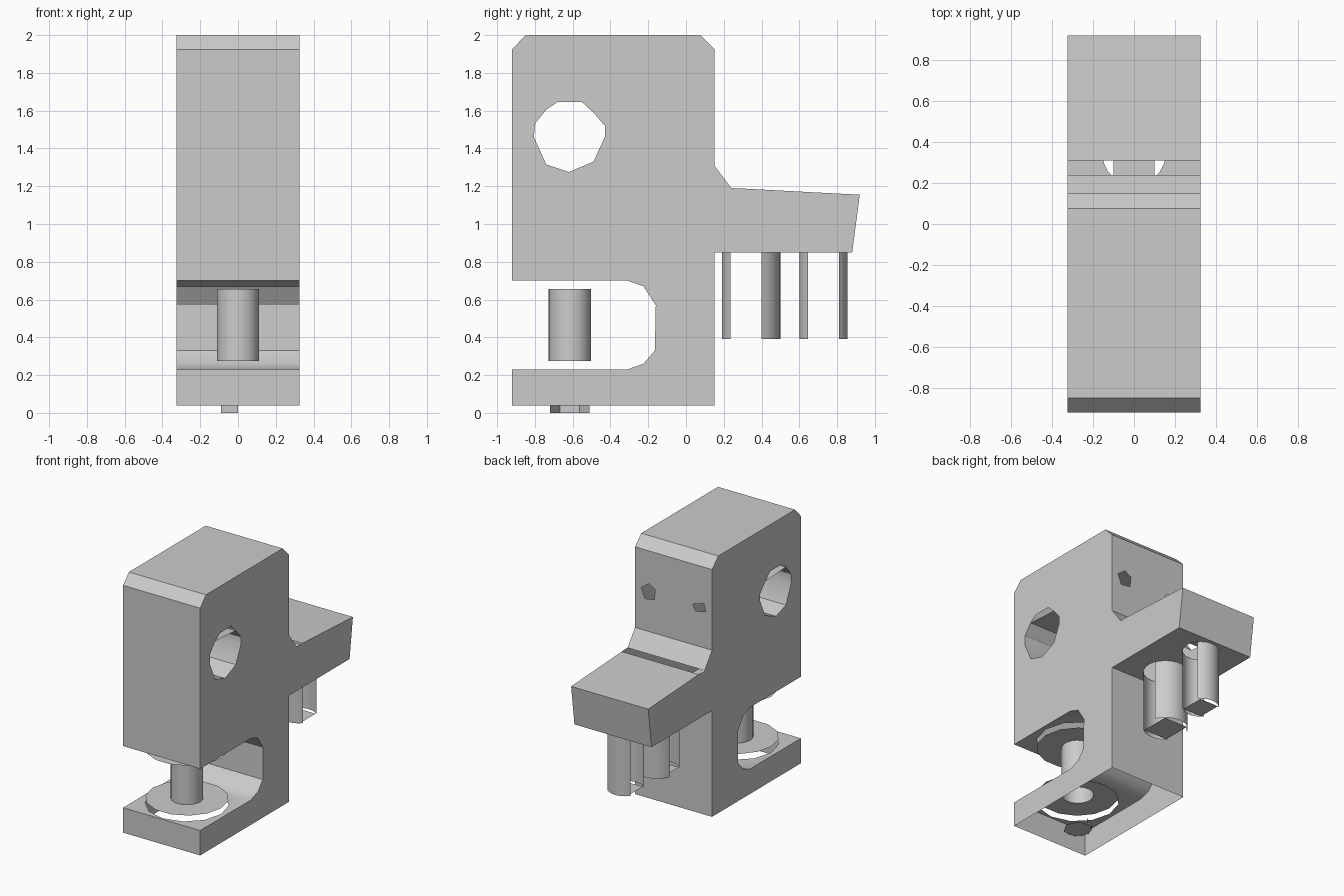
import bpy, bmesh, math
from mathutils import Vector

cube = bpy.data.objects.get("Cube")
if cube:
    bpy.data.objects.remove(cube)

grey = bpy.data.materials.new("light_grey")
grey.use_nodes = True
shade = (0.6, 0.6, 0.6, 1)
grey.diffuse_color = shade
grey.node_tree.nodes["Principled BSDF"].inputs["Base Color"].default_value = shade

HALF = 0.325      # half the width of the body
SCREW_Y = -0.615


def finish(bm, name):
    bmesh.ops.remove_doubles(bm, verts=bm.verts[:], dist=0.0005)
    bmesh.ops.recalc_face_normals(bm, faces=bm.faces[:])
    mesh = bpy.data.meshes.new(name)
    bm.to_mesh(mesh)
    bm.free()
    mesh.materials.append(grey)
    obj = bpy.data.objects.new(name, mesh)
    bpy.context.collection.objects.link(obj)
    bpy.ops.object.select_all(action='DESELECT')
    obj.select_set(True)
    bpy.context.view_layer.objects.active = obj
    bpy.ops.object.shade_smooth_by_angle(angle=math.radians(30))


def sheet(bm, *loops):
    """Flat face bounded by the first loop, pierced by the others."""
    if len(loops) == 1:
        bm.faces.new([bm.verts.new(p) for p in loops[0]])
        return
    edges = []
    for loop in loops:
        vs = [bm.verts.new(p) for p in loop]
        edges += [bm.edges.new((vs[i - 1], vs[i])) for i in range(len(vs))]
    bmesh.ops.triangle_fill(bm, use_beauty=True, use_dissolve=False, edges=edges)


def circle(r, y, z, n=12, x=0.0):
    return [(x + r * math.cos(t), y + r * math.sin(t), z)
            for t in (2 * math.pi * i / n for i in range(n))]


def at_x(points, x):
    return [(x, y, z) for y, z in points]


def strip(bm, a, b):
    sheet(bm, [(-HALF, *a), (HALF, *a), (HALF, *b), (-HALF, *b)])


# Side profile of the clamp body as (y, z)
profile = [
    (-0.92, 0.04), (0.15, 0.04), (0.15, 0.85), (0.88, 0.85), (0.92, 1.155),
    (0.31, 1.187), (0.24, 1.19), (0.15, 1.31), (0.15, 1.925), (0.075, 2.0),
    (-0.85, 2.0), (-0.92, 1.925), (-0.92, 0.70), (-0.31, 0.70), (-0.225, 0.67),
    (-0.16, 0.57), (-0.165, 0.33), (-0.225, 0.26), (-0.31, 0.23), (-0.92, 0.23)]
bore = [(-0.49, 1.59), (-0.43, 1.52), (-0.43, 1.46), (-0.49, 1.33), (-0.62, 1.275),
        (-0.74, 1.315), (-0.805, 1.46), (-0.8, 1.53), (-0.74, 1.605)]
bore_notch = [(-0.68, 1.645), (-0.55, 1.645)]

# Pins: centre y, radius, half angles of front and back wall, end plate half width
pins = [(0.345, 0.155, 45, 69, 0.10), (0.728, 0.127, 50, 50, 0.08)]

# Holes, keyed by the profile edge whose face they pierce
holes = {
    2: [circle(r, y, 0.85, 20) for y, r, *rest in pins],
    7: [[(0.21 + 0.065 * math.cos(t), 0.15, 1.61 + 0.065 * math.sin(t))
         for t in (0.3, 1.6, 2.6, 3.9, 5.2)],
        [(-0.22 + 0.06 * math.cos(t), 0.15, 1.61 + 0.045 * math.sin(t))
         for t in (0.2, 2.2, 3.6, 5.3)]],
    12: [circle(0.29, SCREW_Y, 0.70)],
    18: [circle(0.29, SCREW_Y, 0.23)],
}
open_edges = (0, 5)   # open underside and the slot behind the ramp

# Clamp body: a hollow shell
bm = bmesh.new()
for i, a in enumerate(profile):
    b = profile[(i + 1) % len(profile)]
    if i in open_edges:
        continue
    if i in holes:
        sheet(bm, [(-HALF, *a), (HALF, *a), (HALF, *b), (-HALF, *b)], *holes[i])
    else:
        strip(bm, a, b)
for x in (-HALF, HALF):
    sheet(bm, at_x(profile, x), at_x(bore + bore_notch, x))
# Wall of the cross bore
for i in range(len(bore)):
    strip(bm, bore[i - 1], bore[i])
finish(bm, "clamp_body")


def wall(bm, y, r, z0, z1, start, end, n):
    """Part of an upright tube between two angles, without caps."""
    pts = []
    for i in range(n + 1):
        t = math.radians(start + (end - start) * i / n)
        pts.append(Vector((r * math.cos(t), y + r * math.sin(t), 0)))
    lift0, lift1 = Vector((0, 0, z0)), Vector((0, 0, z1))
    for p, q in zip(pts, pts[1:]):
        sheet(bm, [p + lift0, q + lift0, q + lift1, p + lift1])


# Clamping screw: open tube between two thin washers
bm = bmesh.new()
wall(bm, SCREW_Y, 0.112, 0.275, 0.655, 0, 360, 32)
finish(bm, "screw_shaft")
for name, z in (("lower_washer", 0.275), ("upper_washer", 0.655)):
    bm = bmesh.new()
    sheet(bm, circle(0.29, SCREW_Y, z, 14), circle(0.112, SCREW_Y, z, 32))
    finish(bm, name)

# Small foot under the lower jaw
bm = bmesh.new()
wall(bm, SCREW_Y, 0.104, 0.0, 0.04, 90, 270, 3)
sheet(bm, circle(0.104, SCREW_Y, 0.0, 6))
finish(bm, "foot")

# Pins under the shelf: split walls with a flat end plate
for name, (y, r, front, back, w) in zip(("inner_pin", "outer_pin"), pins):
    bm = bmesh.new()
    wall(bm, y, r, 0.39, 0.85, 270 - front, 270 + front, 10)
    wall(bm, y, r, 0.39, 0.85, 90 - back, 90 + back, 12)
    d = r * 0.72
    sheet(bm, [(-w, y - d, 0.39), (w, y - d, 0.39), (w, y + d, 0.39), (-w, y + d, 0.39)])
    finish(bm, name)
